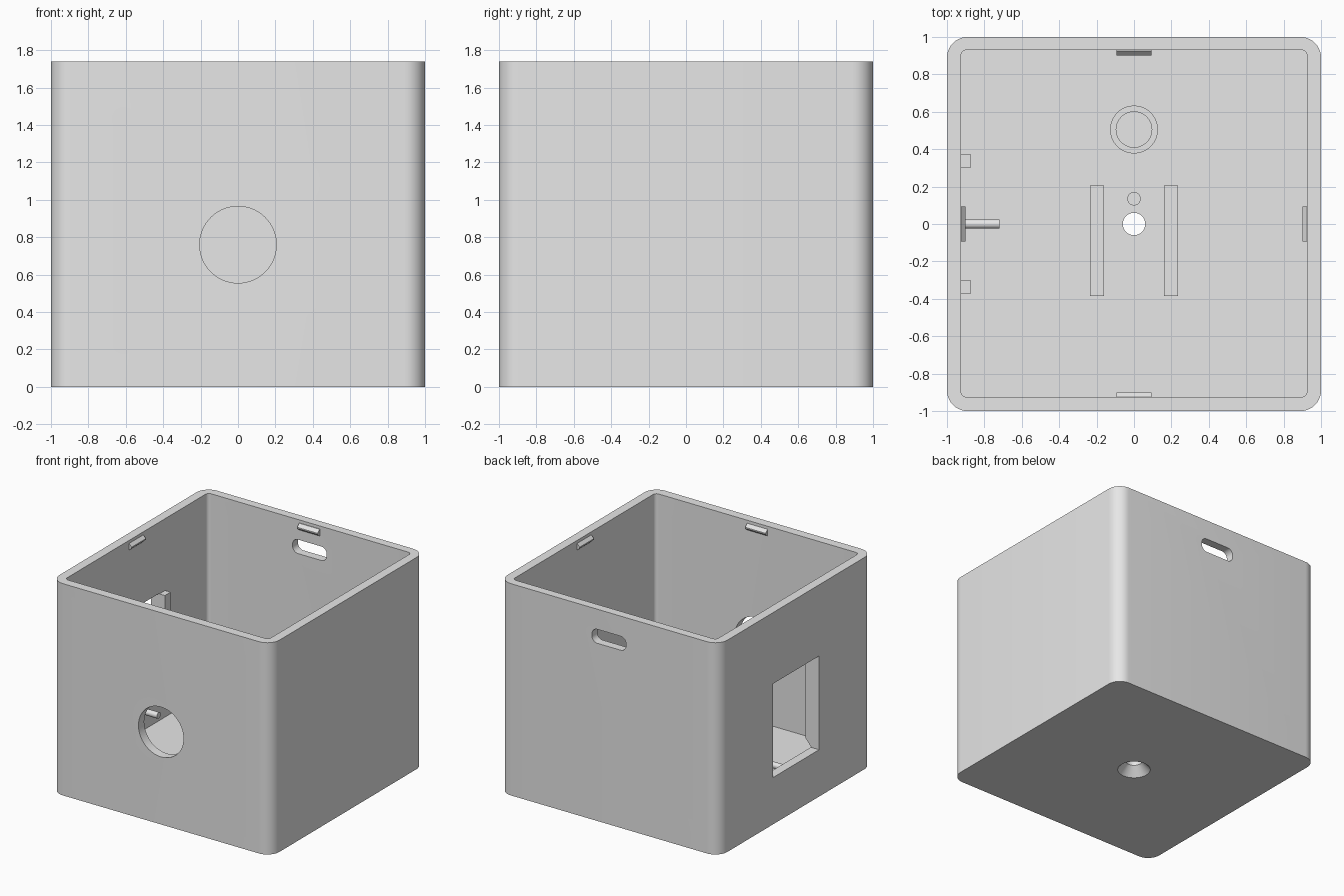
import bpy, bmesh, math
from mathutils import Matrix, Vector

if "Cube" in bpy.data.objects:
    bpy.data.objects.remove(bpy.data.objects["Cube"])

grey = bpy.data.materials.new("light_grey_plastic")
grey.use_nodes = True
COLOUR = (0.8, 0.8, 0.8, 1)
grey.diffuse_color = COLOUR
grey.node_tree.nodes["Principled BSDF"].inputs["Base Color"].default_value = COLOUR

HEIGHT, FLOOR, WALL = 1.74, 0.11, 0.925


def make(name, bm):
    bmesh.ops.recalc_face_normals(bm, faces=bm.faces)
    mesh = bpy.data.meshes.new(name)
    bm.to_mesh(mesh)
    bm.free()
    mesh.materials.append(grey)
    obj = bpy.data.objects.new(name, mesh)
    bpy.context.collection.objects.link(obj)
    return obj


def box(name, low, high, radius=0, axis=2, segments=10):
    """Box between two corners; the edges along one axis can be rounded."""
    low, high = Vector(low), Vector(high)
    bm = bmesh.new()
    place = Matrix.Translation((low + high) / 2) @ Matrix.Diagonal((*(high - low), 1))
    bmesh.ops.create_cube(bm, size=1, matrix=place)
    if radius:
        edges = [e for e in bm.edges
                 if abs((e.verts[0].co - e.verts[1].co).normalized()[axis]) > 0.9]
        bmesh.ops.bevel(bm, geom=edges, offset=radius, segments=segments,
                        profile=0.5, affect='EDGES')
    return make(name, bm)


def cylinder(name, start, end, r1, r2=None, sides=64):
    start, end = Vector(start), Vector(end)
    turn = (end - start).to_track_quat('Z', 'Y').to_matrix().to_4x4()
    bm = bmesh.new()
    bmesh.ops.create_cone(bm, cap_ends=True, segments=sides, radius1=r1,
                          radius2=r1 if r2 is None else r2, depth=(end - start).length,
                          matrix=Matrix.Translation((start + end) / 2) @ turn)
    return make(name, bm)


def prism(name, profile, half_width, matrix):
    """Extrude an (x, z) profile along y, then place it."""
    bm = bmesh.new()
    face = bm.faces.new([bm.verts.new((x, -half_width, z)) for x, z in profile])
    moved = bmesh.ops.extrude_face_region(bm, geom=[face])["geom"]
    bmesh.ops.translate(bm, vec=(0, 2 * half_width, 0),
                        verts=[v for v in moved if isinstance(v, bmesh.types.BMVert)])
    bmesh.ops.transform(bm, matrix=matrix, verts=bm.verts)
    return make(name, bm)


def cut(target, cutters):
    """Subtract the cutters, bake the result and discard the cutters."""
    for cutter in cutters:
        mod = target.modifiers.new("cut", 'BOOLEAN')
        mod.operation, mod.solver, mod.object = 'DIFFERENCE', 'EXACT', cutter
    graph = bpy.context.evaluated_depsgraph_get()
    baked = bpy.data.meshes.new_from_object(target.evaluated_get(graph))
    target.modifiers.clear()
    target.data = baked
    for cutter in cutters:
        bpy.data.objects.remove(cutter)


def smooth(obj):
    bpy.ops.object.select_all(action='DESELECT')
    obj.select_set(True)
    bpy.context.view_layer.objects.active = obj
    bpy.ops.object.shade_smooth_by_angle(angle=math.radians(30))


# Open-topped case with its openings
case = box("case", (-1, -1, 0), (1, 1, HEIGHT), 0.11)
cut(case, [
    box("cavity", (-WALL, -WALL, FLOOR), (WALL, WALL + 0.005, 2), 0.03),
    cylinder("front_hole", (0, -1.1, 0.76), (0, -0.8, 0.76), 0.205),
    box("side_window", (-1.1, -0.3, 0.385), (-0.8, 0.3, 1.155)),
    box("back_slot", (-0.155, 0.8, 1.46), (0.155, 1.1, 1.575), 0.05, axis=1),
    cylinder("floor_hole", (0, 0, -0.1), (0, 0, 0.2), 0.06),
    cylinder("countersink", (0, 0, -0.01), (0, 0, 0.075), 0.135, 0.058),
])
smooth(case)

# Lid catches: a wedge at the middle of each wall
catch = [(WALL + 0.01, 1.66), (WALL, 1.66), (0.902, 1.68), (0.902, 1.69), (WALL, 1.715),
         (WALL + 0.01, 1.715)]
for i, side in enumerate(("left", "back", "right", "front")):
    prism(side + "_catch", catch, 0.093, Matrix.Rotation(i * math.pi / 2, 4, 'Z'))

# Window jambs with sloped undersides
jamb = [(-WALL - 0.01, 0.385), (-WALL, 0.39), (-0.875, 0.45), (-0.875, 1.15),
        (-WALL - 0.01, 1.15)]
for side, y in (("front", -0.3375), ("back", 0.3375)):
    prism(side + "_window_jamb", jamb, 0.0375, Matrix.Translation((0, y, 0)))

# Peg below the window
smooth(cylinder("wall_peg", (-0.94, 0, 0.32), (-0.72, 0, 0.32), 0.025, sides=32))

# Floor rails
for side, x in (("right", -0.1975), ("left", 0.1975)):
    box(side + "_floor_rail", (x - 0.0375, -0.385, FLOOR - 0.02),
        (x + 0.0375, 0.205, FLOOR + 0.1))

# Floor socket and locating pin
socket = cylinder("floor_socket", (0, 0.505, FLOOR - 0.02), (0, 0.505, FLOOR + 0.12), 0.128)
cut(socket, [cylinder("socket_bore", (0, 0.505, FLOOR), (0, 0.505, 0.5), 0.095)])
smooth(socket)
smooth(cylinder("locating_pin", (0, 0.135, FLOOR - 0.02), (0, 0.135, FLOOR + 0.08),
                0.036, sides=32))
